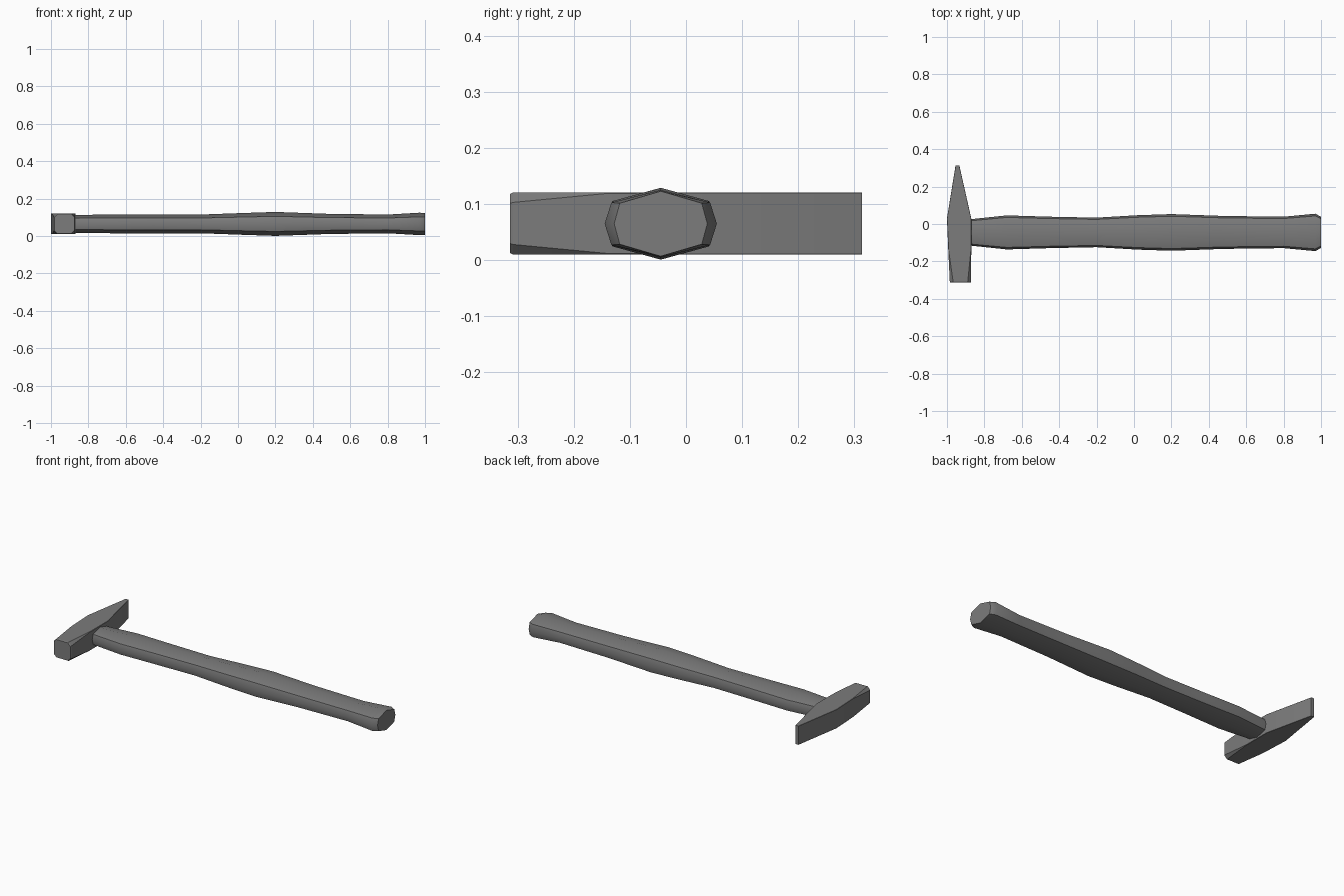
import bpy
import bmesh
import math

cube = bpy.data.objects.get("Cube")
if cube:
    bpy.data.objects.remove(cube)

steel = bpy.data.materials.new("dark_grey")
steel.use_nodes = True
GREY = (0.2, 0.2, 0.2, 1)
steel.diffuse_color = GREY
steel.node_tree.nodes["Principled BSDF"].inputs["Base Color"].default_value = GREY


def loft(name, rings, smooth_angle):
    """Skin a closed solid over rings of equal point count."""
    bm = bmesh.new()
    loops = [[bm.verts.new(p) for p in ring] for ring in rings]
    n = len(loops[0])
    for a, b in zip(loops, loops[1:]):
        for i in range(n):
            j = (i + 1) % n
            bm.faces.new((a[i], a[j], b[j], b[i]))
    bm.faces.new(loops[0])
    bm.faces.new(loops[-1])
    bmesh.ops.recalc_face_normals(bm, faces=bm.faces)
    mesh = bpy.data.meshes.new(name)
    bm.to_mesh(mesh)
    bm.free()
    mesh.materials.append(steel)
    obj = bpy.data.objects.new(name, mesh)
    bpy.context.collection.objects.link(obj)
    bpy.ops.object.select_all(action='DESELECT')
    obj.select_set(True)
    bpy.context.view_layer.objects.active = obj
    bpy.ops.object.shade_smooth_by_angle(angle=math.radians(smooth_angle))
    return obj


def handle_ring(x, half_y, half_z):
    # eight-sided grip section with shallow ridges
    unit = [(1, 0), (0.88, 0.63), (0, 1), (-0.88, 0.63),
            (-1, 0), (-0.88, -0.63), (0, -1), (0.88, -0.63)]
    return [(x, -0.045 + u * half_y, 0.065 + v * half_z) for u, v in unit]


def head_ring(y, x0, x1, z0, z1, c):
    # rectangle with clipped corners
    return [(x0 + c, y, z0), (x1 - c, y, z0), (x1, y, z0 + c), (x1, y, z1 - c),
            (x1 - c, y, z1), (x0 + c, y, z1), (x0, y, z1 - c), (x0, y, z0 + c)]


# Handle: swells in the middle and at the butt
handle_profile = [(-0.93, 0.066, 0.048), (-0.87, 0.071, 0.048), (-0.68, 0.091, 0.050),
                  (-0.45, 0.084, 0.050), (-0.20, 0.079, 0.050), (0.02, 0.092, 0.058),
                  (0.20, 0.098, 0.064), (0.48, 0.088, 0.054), (0.80, 0.084, 0.050),
                  (0.97, 0.100, 0.060), (1.0, 0.083, 0.058)]
loft("handle", [handle_ring(*p) for p in handle_profile], 40)

# Head: square striking face in front, wedge-shaped peen behind
head_profile = [(-0.314, -0.982, -0.874, 0.013, 0.118, 0.017),
                (-0.308, -0.985, -0.871, 0.010, 0.121, 0.018),
                (-0.14, -0.993, -0.870, 0.010, 0.121, 0.002),
                (0.03, -1.0, -0.870, 0.010, 0.121, 0.001),
                (0.314, -0.954, -0.934, 0.010, 0.121, 0.001)]
loft("hammer_head", [head_ring(*p) for p in head_profile], 20)
